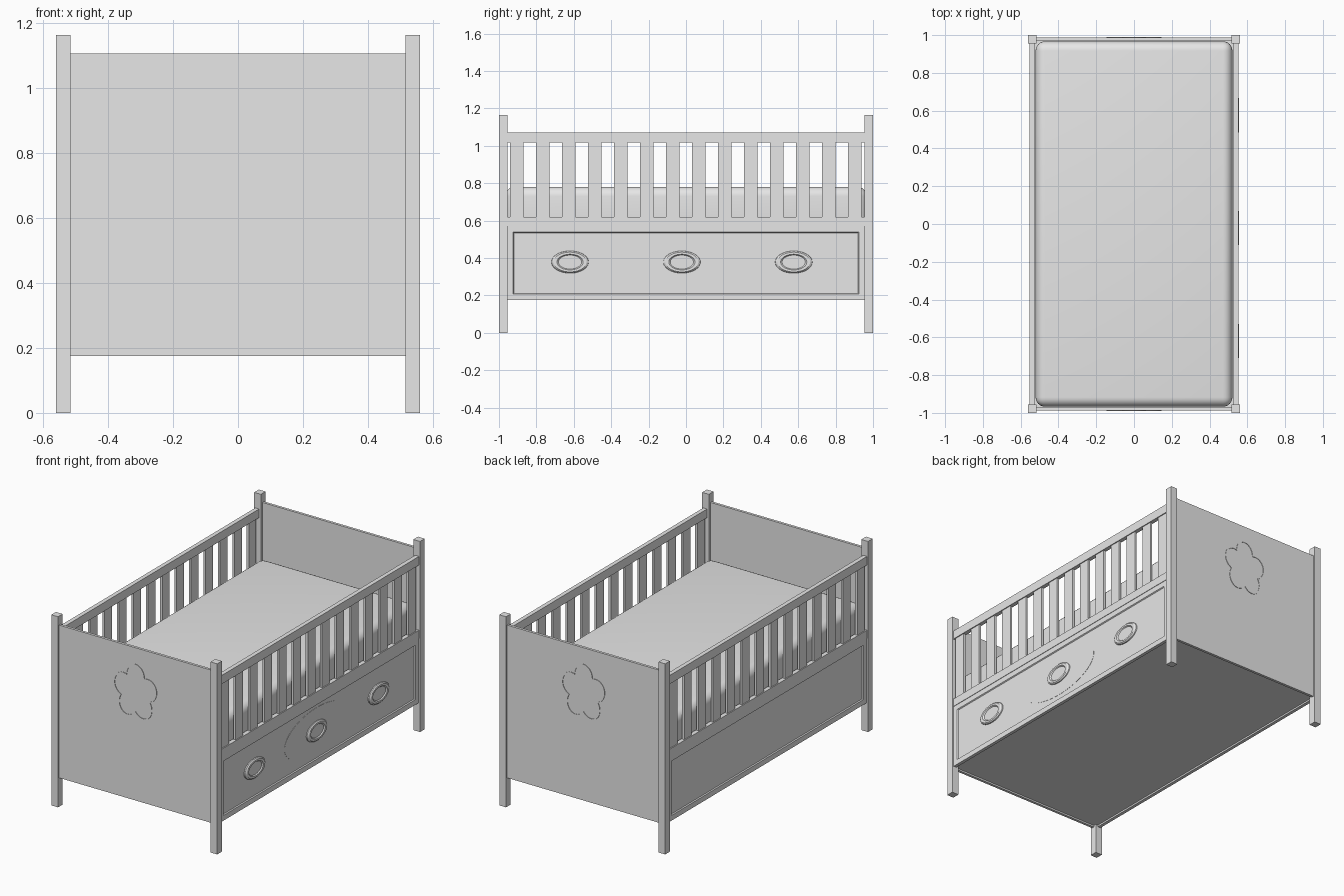
import bpy, bmesh
from math import sin, cos, pi, sqrt, radians
from mathutils import Vector

cube = bpy.data.objects.get("Cube")
if cube:
    bpy.data.objects.remove(cube, do_unlink=True)

paint = bpy.data.materials.new("pale_grey")
paint.use_nodes = True
GREY = (0.8, 0.8, 0.8, 1)
paint.diffuse_color = GREY
for node in paint.node_tree.nodes:
    if node.type == 'BSDF_PRINCIPLED':
        node.inputs["Base Color"].default_value = GREY


def finish(name, bm):
    bmesh.ops.recalc_face_normals(bm, faces=bm.faces[:])
    mesh = bpy.data.meshes.new(name)
    bm.to_mesh(mesh)
    bm.free()
    mesh.materials.append(paint)
    obj = bpy.data.objects.new(name, mesh)
    bpy.context.collection.objects.link(obj)
    return obj


def box_mesh(x0, x1, y0, y1, z0, z1):
    bm = bmesh.new()
    bmesh.ops.create_cube(bm, size=1)
    for v in bm.verts:
        v.co = Vector(((x0 + x1) / 2 + v.co.x * (x1 - x0),
                       (y0 + y1) / 2 + v.co.y * (y1 - y0),
                       (z0 + z1) / 2 + v.co.z * (z1 - z0)))
    bm.normal_update()
    return bm


def box(name, *bounds):
    return finish(name, box_mesh(*bounds))


def loft(name, loops, closed):
    """Skin matching loops; either join last to first or cap the two ends."""
    bm = bmesh.new()
    rings = [[bm.verts.new(p) for p in loop] for loop in loops]
    pairs = list(zip(rings, rings[1:]))
    if closed:
        pairs.append((rings[-1], rings[0]))
    else:
        bm.faces.new(rings[0])
        bm.faces.new(rings[-1])
    n = len(rings[0])
    for a, b in pairs:
        for i in range(n):
            j = (i + 1) % n
            bm.faces.new((a[i], a[j], b[j], b[i]))
    return finish(name, bm)


def ellipse(x, y, z, ry, rz, n=40):
    return [(x, y + ry * cos(2 * pi * i / n), z + rz * sin(2 * pi * i / n))
            for i in range(n)]


def flower(y, shrink, n=120):
    points = []
    for i in range(n):
        a = 2 * pi * i / n
        lobe = sqrt(cos(2.5 * (a - pi / 2)) ** 2 + 0.004) ** 0.75
        r = 0.104 + 0.051 * lobe - shrink
        points.append((0.96 * r * cos(a), y, 0.835 + 1.11 * r * sin(a)))
    return points


# Corner posts
for sx, side in ((-1, "right"), (1, "left")):
    for sy, end in ((-1, "front"), (1, "back")):
        x, y = sx * 0.5375, sy * 0.9775
        box(f"{end}_{side}_post", x - 0.0225, x + 0.0225,
            y - 0.0225, y + 0.0225, 0, 1.163)

# End panels with a flower outline on the outside
for s, end in ((-1, "front"), (1, "back")):
    y0, y1 = sorted((s * 0.972, s * 0.988))
    box(f"{end}_panel", -0.516, 0.516, y0, y1, 0.175, 1.107)
    inner, outer = s * 0.986, s * 0.991
    loft(f"{end}_flower_outline",
         [flower(inner, 0), flower(outer, 0),
          flower(outer, 0.006), flower(inner, 0.006)], True)

# Sides: rails, slats and a lower panel with a sunken field
for s, side in ((-1, "right"), (1, "left")):
    def span(a, b):
        return sorted((s * a, s * b))
    box(f"{side}_top_rail", *span(0.527, 0.553), -0.956, 0.956, 1.017, 1.07)
    box(f"{side}_middle_rail", *span(0.527, 0.553), -0.956, 0.956, 0.57, 0.62)
    for i in range(14):
        y = -0.906 + 0.139 * i
        box(f"{side}_slat_{i + 1}", *span(0.533, 0.547),
            y - 0.036, y + 0.036, 0.615, 1.02)
    bm = box_mesh(*span(0.53, 0.55), -0.956, 0.956, 0.175, 0.57)
    face = [f for f in bm.faces if f.normal.x * s > 0.9]
    bmesh.ops.inset_individual(bm, faces=face, thickness=0.045)
    bmesh.ops.inset_individual(bm, faces=face, thickness=0.006, depth=-0.006)
    finish(f"{side}_lower_panel", bm)

# Oval medallion and three dished oval handles
loft("oval_medallion", [ellipse(0.542, -0.02, 0.378, 0.31, 0.14, 80),
                        ellipse(0.5452, -0.02, 0.378, 0.31, 0.14, 80)], False)
for i in range(3):
    y = -0.62 + 0.598 * i
    steps = ((0.542, 1), (0.550, 0.98), (0.556, 0.88),
             (0.556, 0.7), (0.550, 0.62))
    knob = loft(f"oval_handle_{i + 1}",
                [ellipse(x, y, 0.378, 0.1 * k, 0.06 * k) for x, k in steps], False)

# Base board
box("base_board", -0.532, 0.532, -0.974, 0.974, 0.185, 0.205)

# Mattress with soft edges
bm = box_mesh(-0.521, 0.521, -0.967, 0.967, 0.52, 0.78)
bmesh.ops.bevel(bm, geom=bm.edges[:], offset=0.05, segments=6,
                profile=0.5, affect='EDGES')
mattress = finish("mattress", bm)
bpy.ops.object.select_all(action='DESELECT')
mattress.select_set(True)
bpy.context.view_layer.objects.active = mattress
bpy.ops.object.shade_smooth_by_angle(angle=radians(40))
